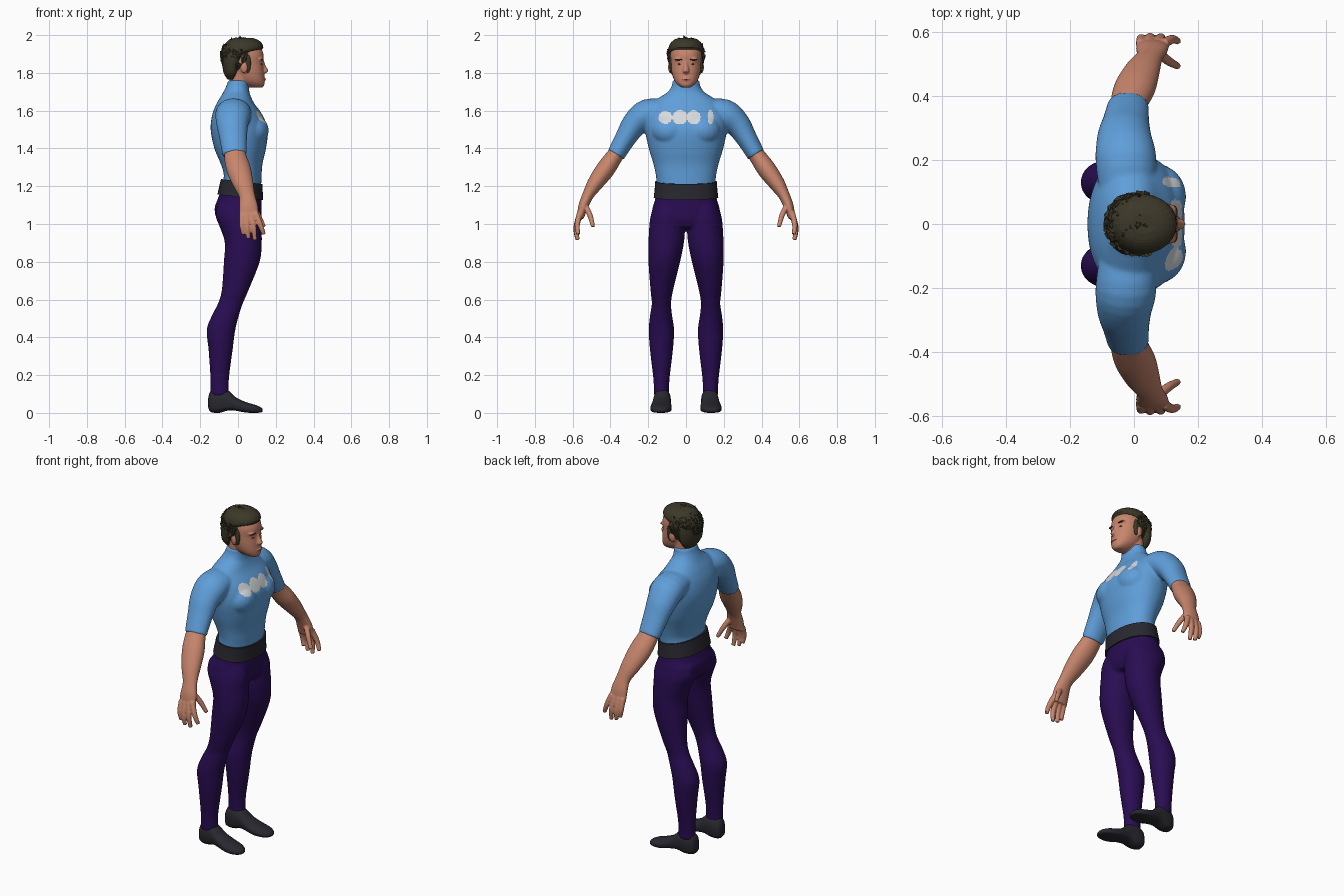
import bpy, bmesh, math, random
from mathutils import Vector, Matrix

if "Cube" in bpy.data.objects:
    bpy.data.objects.remove(bpy.data.objects["Cube"])

random.seed(4)


def material(name, rgb):
    m = bpy.data.materials.new(name)
    m.diffuse_color = (*rgb, 1)
    m.use_nodes = True
    m.node_tree.nodes["Principled BSDF"].inputs["Base Color"].default_value = m.diffuse_color
    return m


BLUE = material("sky_blue", (.115, .345, .70))
WHITE = material("pale_grey", (.68, .70, .72))
PURPLE = material("deep_purple", (.022, .004, .085))
BLACK = material("charcoal", (.021, .021, .029))
SKIN = material("skin", (.57, .235, .15))
LIP = material("lip", (.34, .11, .08))
HAIR = material("dark_brown", (.045, .039, .022))


def resample(rows, k):
    """Smooth curve through rows of numbers."""
    out = []
    for i in range(len(rows) - 1):
        a, b, c, d = (rows[max(0, min(len(rows) - 1, i + j))] for j in (-1, 0, 1, 2))
        for t in (n / k for n in range(k)):
            out.append([.5 * (2 * q + (r - p) * t + (2 * p - 5 * q + 4 * r - s) * t * t
                              + (3 * q - p - 3 * r + s) * t ** 3)
                        for p, q, r, s in zip(a, b, c, d)])
    return out + [list(rows[-1])]


def loft(bm, rows, k=4, n=32, power=2.0, level=True):
    """Rows are x, y, z, radius along x, radius across; level rings or rings square to the path."""
    rows = resample(rows, k)
    rings = []
    for i, (x, y, z, ra, rb) in enumerate(rows):
        u, v = Vector((1, 0, 0)), Vector((0, 1, 0))
        if not level:
            t = Vector(rows[min(i + 1, len(rows) - 1)][:3]) - Vector(rows[max(i - 1, 0)][:3])
            t.normalize()
            u = (u - t * u.dot(t)).normalized()
            v = t.cross(u)
        ring = []
        for j in range(n):
            c, s = math.cos(2 * math.pi * j / n), math.sin(2 * math.pi * j / n)
            c = math.copysign(abs(c) ** (2 / power), c)
            s = math.copysign(abs(s) ** (2 / power), s)
            ring.append(bm.verts.new(Vector((x, y, z)) + u * ra * c + v * rb * s))
        rings.append(ring)
    for r0, r1 in zip(rings, rings[1:]):
        for j in range(n):
            bm.faces.new((r0[j], r0[(j + 1) % n], r1[(j + 1) % n], r1[j]))
    bm.faces.new(rings[0])
    bm.faces.new(rings[-1])


def span(rows):
    """Body rows: z, back x, front x, half width."""
    return [((b + f) / 2, 0, z, (f - b) / 2, w) for z, b, f, w in rows]


def flip(rows, s):
    return [(r[0], r[1] * s, *r[2:]) for r in rows]


def ball(bm, centre, radii):
    bmesh.ops.create_uvsphere(bm, u_segments=20, v_segments=12, radius=1,
                              matrix=Matrix.Translation(centre) @ Matrix.Diagonal((*radii, 1)))


def finish(name, bm, mats, voxel=0, relax=3, smooth=True):
    bmesh.ops.recalc_face_normals(bm, faces=bm.faces[:])
    me = bpy.data.meshes.new(name)
    bm.to_mesh(me)
    bm.free()
    ob = bpy.data.objects.new(name, me)
    bpy.context.collection.objects.link(ob)
    if voxel:   # fuse the overlapping volumes into one skin
        r = ob.modifiers.new("fuse", 'REMESH')
        r.mode, r.voxel_size = 'VOXEL', voxel
        s = ob.modifiers.new("relax", 'SMOOTH')
        s.factor, s.iterations = .5, relax
        dg = bpy.context.evaluated_depsgraph_get()
        new = bpy.data.meshes.new_from_object(ob.evaluated_get(dg))
        ob.modifiers.clear()
        ob.data = new
    ob.data.materials.clear()
    for m in mats:
        ob.data.materials.append(m)
    for p in ob.data.polygons:
        p.use_smooth = smooth
        p.material_index = 0
    return ob


SIDES = (1, -1)

# Shirt: torso with collar, chest and sleeves
bm = bmesh.new()
loft(bm, span([(1.17, -.09, .12, .153), (1.21, -.083, .123, .155), (1.26, -.075, .125, .16),
               (1.32, -.092, .13, .173), (1.40, -.125, .148, .197), (1.50, -.145, .158, .217),
               (1.58, -.136, .128, .215), (1.64, -.112, .085, .18), (1.68, -.088, .066, .125),
               (1.70, -.077, .06, .095), (1.73, -.062, .058, .076), (1.76, -.052, .06, .071)]),
     n=48, power=2.15)
for s in SIDES:
    ball(bm, (.075, .085 * s, 1.495), (.088, .1, .085))
    loft(bm, flip([(-.02, .08, 1.60, .085, .06), (-.025, .20, 1.582, .095, .08),
                   (-.03, .27, 1.53, .085, .069), (-.025, .32, 1.455, .073, .056),
                   (-.018, .372, 1.365, .064, .048)], s), level=False)
shirt = finish("shirt", bm, [BLUE, WHITE], voxel=.007, relax=6)
# pale patches across the chest
patches = [(-.11, .036, .034), (-.03, .042, .038), (.04, .037, .037), (.13, .017, .038)]
for p in shirt.data.polygons:
    c = p.center
    if c.x > 0 and any(((c.y - y) / a) ** 2 + ((c.z - 1.565) / b) ** 2 < 1 for y, a, b in patches):
        p.material_index = 1

# Trousers: hips and legs
bm = bmesh.new()
loft(bm, span([(1.195, -.085, .122, .155), (1.13, -.108, .125, .164), (1.08, -.124, .125, .178),
               (1.02, -.11, .12, .178), (.98, -.07, .10, .13)]), n=40, power=2.2)
for s in SIDES:
    loft(bm, flip([(0, .095, 1.10, .11, .075), (.004, .098, 1.04, .122, .09),
                   (.015, .1, .98, .11, .095), (.028, .105, .9, .098, .094),
                   (.02, .115, .8, .095, .084), (-.015, .128, .65, .071, .06),
                   (-.04, .13, .58, .066, .051), (-.065, .132, .52, .071, .058),
                   (-.09, .13, .44, .076, .067), (-.092, .13, .335, .064, .061),
                   (-.097, .13, .18, .049, .043), (-.097, .13, .09, .05, .039)], s))
finish("trousers", bm, [PURPLE], voxel=.008, relax=4)

# Belt, a little higher at the back
bm = bmesh.new()
loft(bm, span([(1.128, -.109, .133, .171), (1.17, -.1, .131, .166), (1.212, -.09, .131, .163)]),
     k=2, n=48, power=2.2)
for v in bm.verts:
    v.co.z += (.125 - v.co.x) * .12
belt = finish("belt", bm, [BLACK])

# Shoes: sections from heel to toe, with a raised arch
for s, side in zip(SIDES, ("left", "right")):
    bm = bmesh.new()
    rows = resample([(-.158, .03, .075, .014), (-.145, .005, .118, .036), (-.10, 0, .135, .045),
                     (-.055, .012, .122, .046), (-.015, .012, .085, .05), (.04, .002, .058, .056),
                     (.09, 0, .043, .05), (.12, .002, .03, .031), (.13, .006, .02, .012)], 3)
    rings = []
    for x, lo, hi, w in rows:
        ring = []
        for j in range(24):
            c, q = math.cos(j * math.pi / 12), math.sin(j * math.pi / 12)
            q = q if q > 0 else -abs(q) ** .4
            z = max(0, (lo + hi) / 2 + q * (hi - lo) / 2)
            ring.append(bm.verts.new((x, s * (.13 + .05 * x) + w * c, z)))
        rings.append(ring)
    for a, b in zip(rings, rings[1:]):
        for j in range(24):
            bm.faces.new((a[j], a[(j + 1) % 24], b[(j + 1) % 24], b[j]))
    bm.faces.new(rings[0])
    bm.faces.new(rings[-1])
    finish(side + "_shoe", bm, [BLACK])

# Forearms with hands
fingers = [((.022, .562, 1.05), (.022, .578, .99), (.03, .575, .945)),
           ((.047, .564, 1.05), (.05, .582, .98), (.055, .577, .922)),
           ((.073, .564, 1.05), (.083, .581, .98), (.09, .574, .915)),
           ((.093, .562, 1.06), (.118, .576, .995), (.137, .57, .945)),
           ((.075, .535, 1.10), (.108, .508, 1.045), (.137, .492, .985))]
for s, side in zip(SIDES, ("left", "right")):
    bm = bmesh.new()
    loft(bm, flip([(-.02, .35, 1.40, .054, .04), (-.012, .388, 1.345, .06, .046),
                   (.005, .43, 1.285, .064, .05), (.028, .482, 1.213, .054, .042),
                   (.048, .52, 1.15, .042, .03), (.056, .545, 1.09, .05, .026),
                   (.058, .56, 1.03, .052, .018)], s), level=False)
    for f in fingers:
        loft(bm, flip([(*p, r, r) for p, r in zip(f, (.016, .0145, .011))], s), n=12, level=False)
    finish(side + "_arm", bm, [SKIN], voxel=.005, relax=3)

# Head: neck, face, nose, ears
bm = bmesh.new()
loft(bm, span([(1.70, -.045, .05, .062), (1.75, -.045, .062, .064), (1.82, -.05, .06, .066)]))
loft(bm, span([(1.722, .07, .128, .02), (1.735, .035, .139, .042), (1.76, 0, .141, .062),
               (1.80, -.03, .138, .075), (1.85, -.055, .134, .081), (1.90, -.07, .135, .083),
               (1.95, -.06, .11, .07), (1.98, -.02, .07, .035)]), power=2.2)
loft(bm, [(.125, 0, 1.865, .012, .009), (.135, 0, 1.835, .013, .012),
          (.143, 0, 1.81, .018, .017), (.134, 0, 1.797, .011, .014)], n=16)
ball(bm, (.134, 0, 1.766), (.013, .024, .011))
for s in SIDES:
    ball(bm, (.033, .083 * s, 1.83), (.02, .012, .032))
    ball(bm, (.116, .035 * s, 1.873), (.018, .027, .009))
finish("head", bm, [SKIN], voxel=.005, relax=3)

# Face details
bm = bmesh.new()
ball(bm, (.138, 0, 1.766), (.01, .021, .004))
finish("lips", bm, [LIP])
bm = bmesh.new()
for s in SIDES:
    ball(bm, (.124, .036 * s, 1.871), (.012, .022, .005))
    ball(bm, (.121, .034 * s, 1.846), (.009, .011, .004))
finish("brows_and_eyes", bm, [HAIR])

# Hair: cap, sideburns and loose locks
bm = bmesh.new()
loft(bm, span([(1.765, -.056, -.01, .05), (1.80, -.076, .008, .081), (1.85, -.084, .025, .092),
               (1.895, -.085, .06, .095), (1.925, -.08, .128, .094), (1.955, -.066, .128, .084),
               (1.977, -.045, .10, .06), (1.986, -.01, .07, .03)]), k=3, n=24)
for s in SIDES:
    ball(bm, (.052, .079 * s, 1.85), (.016, .011, .05))
done = 0
while done < 130:
    n = Vector([random.gauss(0, 1) for _ in range(3)]).normalized()
    if n.z < -.65 or (n.x > .2 and n.z < .45):
        continue
    done += 1
    p = Vector((.015 + .1 * n.x, .09 * n.y, 1.885 + .093 * n.z))
    flow = Vector((-.3, random.uniform(-.4, .4), -.9))   # sides and back fall
    if n.z > .45:
        flow = Vector((random.uniform(-.3, .8), random.uniform(-.6, .6), .35))   # top sweeps up
    flow = (flow - n * flow.dot(n) * .8).normalized() + n * .12
    m = Matrix.Translation(p) @ flow.to_track_quat('Z', 'Y').to_matrix().to_4x4()
    bmesh.ops.create_cone(bm, cap_ends=True, segments=5, radius1=.017, radius2=.002,
                          depth=random.uniform(.04, .06), matrix=m)
for v in bm.verts:
    v.co.z = min(v.co.z, 2.0)
finish("hair", bm, [HAIR], smooth=False)

# Keep crisp rims on belt
bpy.context.view_layer.objects.active = belt
belt.select_set(True)
bpy.ops.object.shade_smooth_by_angle(angle=math.radians(40))
